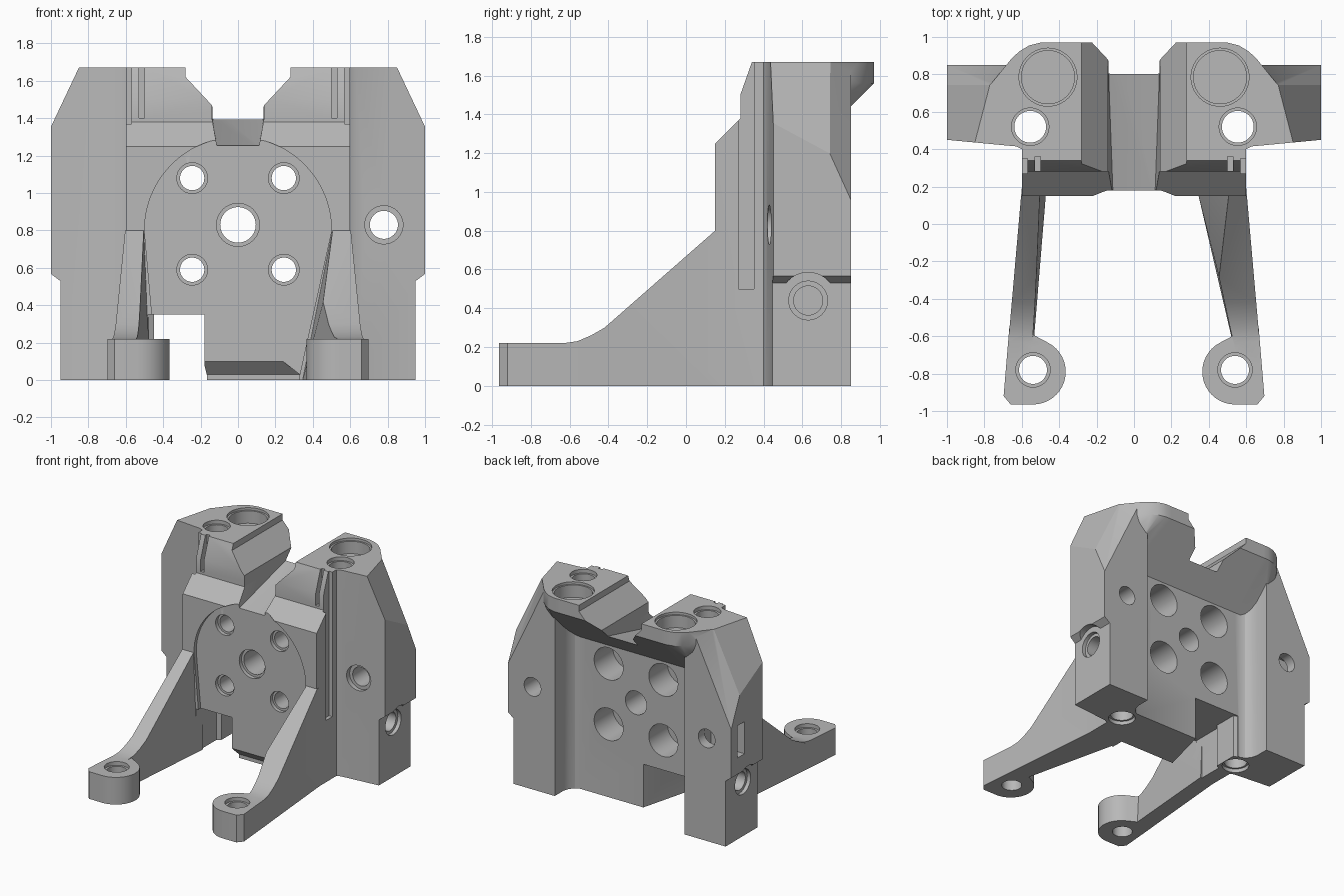
import bpy, bmesh, math
from mathutils import Vector

if "Cube" in bpy.data.objects:
    bpy.data.objects.remove(bpy.data.objects["Cube"])

grey = bpy.data.materials.new("plain grey")
grey.diffuse_color = (0.48, 0.48, 0.48, 1)
grey.use_nodes = True
grey.node_tree.nodes["Principled BSDF"].inputs["Base Color"].default_value = grey.diffuse_color


def finish(bm, name):
    bmesh.ops.recalc_face_normals(bm, faces=bm.faces[:])
    me = bpy.data.meshes.new(name)
    bm.to_mesh(me)
    bm.free()
    me.materials.append(grey)
    ob = bpy.data.objects.new(name, me)
    bpy.context.collection.objects.link(ob)
    return ob


def prism(name, axis, pts, a, b, planes=()):
    """Extrude a 2D outline along an axis, then trim by (point, normal) planes."""
    place = {'x': lambda p, t: (t, p[0], p[1]),
             'y': lambda p, t: (p[0], t, p[1]),
             'z': lambda p, t: (p[0], p[1], t)}[axis]
    bm = bmesh.new()
    lo = [bm.verts.new(place(p, a)) for p in pts]
    hi = [bm.verts.new(place(p, b)) for p in pts]
    n = len(pts)
    bm.faces.new(lo)
    bm.faces.new(hi)
    for i in range(n):
        bm.faces.new((lo[i], lo[(i + 1) % n], hi[(i + 1) % n], hi[i]))
    for co, no in planes:
        bmesh.ops.bisect_plane(bm, geom=bm.verts[:] + bm.edges[:] + bm.faces[:],
                               plane_co=co, plane_no=no, clear_outer=True)
        bmesh.ops.holes_fill(bm, edges=[e for e in bm.edges if e.is_boundary], sides=0)
    return finish(bm, name)


def hull(name, pts):
    bm = bmesh.new()
    for p in pts:
        bm.verts.new(p)
    r = bmesh.ops.convex_hull(bm, input=bm.verts[:])
    junk = list({v for v in r["geom_interior"] + r["geom_unused"]
                 if isinstance(v, bmesh.types.BMVert)})
    bmesh.ops.delete(bm, geom=junk, context='VERTS')
    return finish(bm, name)


def circle(u, v, r, n=40):
    return [(u + r * math.cos(2 * math.pi * i / n), v + r * math.sin(2 * math.pi * i / n))
            for i in range(n)]


def box(x0, x1, y0, y1, z0, z1):
    return prism("box", 'z', [(x0, y0), (x1, y0), (x1, y1), (x0, y1)], z0, z1)


def combine(target, tool, op='DIFFERENCE'):
    m = target.modifiers.new("b", 'BOOLEAN')
    m.operation, m.solver, m.object = op, 'EXACT', tool
    bpy.context.view_layer.objects.active = target
    bpy.ops.object.modifier_apply(modifier=m.name)
    bpy.data.objects.remove(tool, do_unlink=True)


def drill(target, axis, u, v, r, a, b):
    combine(target, prism("drill", axis, circle(u, v, r), a, b))


# Central plate with sloped front shoulder and rear overhang
body = prism("bracket", 'x', [(.15, 0), (.15, 1.25), (.28, 1.38), (.28, 1.5), (.34, 1.67),
                              (.97, 1.67), (.97, 1.56), (.64, 1.23), (.64, 0)], -.6, .6)
for s in (-1, 1):
    combine(body, box(min(s * .5, s * .7), max(s * .5, s * .7), .75, 1.1, 1, 1.8))
# Notch (wider at the back), arch recess and lower lip
combine(body, prism("notch", 'z', [(-.48, .1), (-.18, .1), (-.18, .2), (-.05, .7), (-.48, .7)], -.1, .35))
arch = [(.5 * math.cos(math.radians(a)), .80 + .5 * math.sin(math.radians(a)))
        for a in range(0, 181, 5)]
combine(body, prism("arch", 'y', [(.33, -.1), (.33, .03)] + arch + [(-.46, .35), (-.18, .35), (-.18, -.1)],
                    0, .18))
combine(body, hull("lip", [(x, y, z) for x, y, z in
                           ((-.3, .05, -.1), (-.3, .05, .1), (-.3, .18, .1), (-.3, .25, .03), (-.3, .25, -.1),
                            (.33, .05, -.1), (.24, .05, .1), (.24, .18, .1), (.33, .25, .03), (.33, .25, -.1),
                            (.33, .05, .03))]))

# Side towers
for s in (-1, 1):
    plan = [(.45, .43), (.5, .40), (.60, .40), (.63, .415), (1, .45), (1, .85), (.58, .85),
            (.58, .74), (.565, .69), (.535, .655), (.49, .635), (.45, .62)]
    planes = [(Vector((s, .44, 1.36)), Vector((s * .096, .025, .0465))),
              (Vector((s, .85, .96)), Vector((s * .052, .055, .025)))]
    tower = prism("tower", 'z', [(s * x, y) for x, y in plan], 0, 1.67, planes)
    combine(tower, prism("step", 'y', [(s * .95, -.1), (s * .95, .53), (s * 1.05, .605), (s * 1.05, -.1)], .3, 1))
    drill(tower, 'x', .63, .44, .145, s * .95, s * 1.2)
    combine(body, tower, 'UNION')
    # Rounded outer part of the rear overhang
    edge = [(.45, .97), (.5, .97), (.56, .955), (.61, .925), (.65, .89), (.68, .85), (.76, .755), (.45, .7)]
    under = [(.45, .64, 1.23), (.59, .64, 1.23), (.45, .84, 1.43), (.60, .84, 1.43), (.68, .80, 1.45)]
    combine(body, hull("ear", [(s * x, y, z) for x, y in edge for z in (1.56, 1.67)]
                       + [(s * x, y, z) for x, y, z in under]), 'UNION')

# V-shaped top gap and sloped channel floor
combine(body, prism("gap", 'y', [(-.28, 1.8), (-.28, 1.62), (-.14, 1.47), (.14, 1.47),
                                 (.28, 1.62), (.28, 1.8)], 0, 1.2))
combine(body, hull("channel", [(s * x, y, z) for s in (-1, 1) for x, y, z in
                               ((.11, .1, 1.235), (.135, .78, 1.39), (.135, 1.1, 1.46),
                                (.14, .1, 1.55), (.14, 1.1, 1.55), (.14, .1, 1.4))]))

# Plate holes, wider at the back
drill(body, 'y', 0, .83, .095, 0, 1)
drill(body, 'y', 0, .83, .115, 0, .21)
for x in (-.245, .245):
    for z in (.59, 1.08):
        drill(body, 'y', x, z, .065, 0, 1)
        drill(body, 'y', x, z, .082, 0, .21)
        drill(body, 'y', x, z, .13, .4, 1)

# Holes and side grooves of the towers
for s in (-1, 1):
    drill(body, 'z', s * .555, .52, .085, -.1, 1.8)
    drill(body, 'z', s * .555, .52, .1, 1.64, 1.8)
    drill(body, 'z', s * .555, .52, .1, -.1, .03)
    drill(body, 'z', s * .46, .785, .142, 1.55, 1.8)
    drill(body, 'z', s * .46, .785, .155, 1.65, 1.8)
    drill(body, 'x', .63, .44, .075, s * .7, s * 1.1)
    drill(body, 'x', .63, .44, .1, s * .92, s * 1.1)
    combine(body, box(min(s * .57, s * .7), max(s * .57, s * .7), .27, .35, .5, 1.8))
    combine(body, box(min(s * .50, s * .53), max(s * .50, s * .53), .2, .36, 1.4, 1.8))
drill(body, 'y', .78, .83, .075, .3, 1)
drill(body, 'y', .78, .83, .102, .3, .46)
drill(body, 'y', -.78, .83, .075, .6, 1)
combine(body, box(-1.1, -.7, .68, .77, .70, .96))

# Front legs: drafted rib plus foot pad
for s, low, top in ((-1, .46, .50), (1, .32, .52)):
    leg = prism("leg", 'x', [(-.75, 0), (-.75, .22), (-.63, .22), (-.56, .23), (-.49, .26),
                             (-.42, .30), (.15, .8), (.22, .8), (.22, 0)], s * .2, s * .9)
    combine(leg, hull("draft", [(s * x, y, z) for x, y, z in
                                ((.595, .25, -.1), (.595, .25, .9), (.685, -.78, -.1), (.685, -.78, .9),
                                 (low, .25, -.1), (top, .25, .9), (.53, -.6, -.1), (.57, -.6, .9),
                                 (.56, -.78, -.1), (.58, -.78, .9))]), 'INTERSECT')
    foot = [p for p in circle(.54, -.79, .175) if p[0] < .62]
    foot += [(.697, -.92), (.66, -.964), (.54, -.964), (.667, -.56), (.60, -.56)]
    combine(leg, hull("foot", [(s * x, y, z) for x, y in foot for z in (0, .22)]), 'UNION')
    drill(leg, 'z', s * .54, -.78, .075, -.1, .5)
    drill(leg, 'z', s * .54, -.78, .092, .19, .5)
    combine(body, leg, 'UNION')

bpy.ops.object.select_all(action='DESELECT')
body.select_set(True)
bpy.context.view_layer.objects.active = body
bpy.ops.object.shade_smooth_by_angle(angle=math.radians(25))
